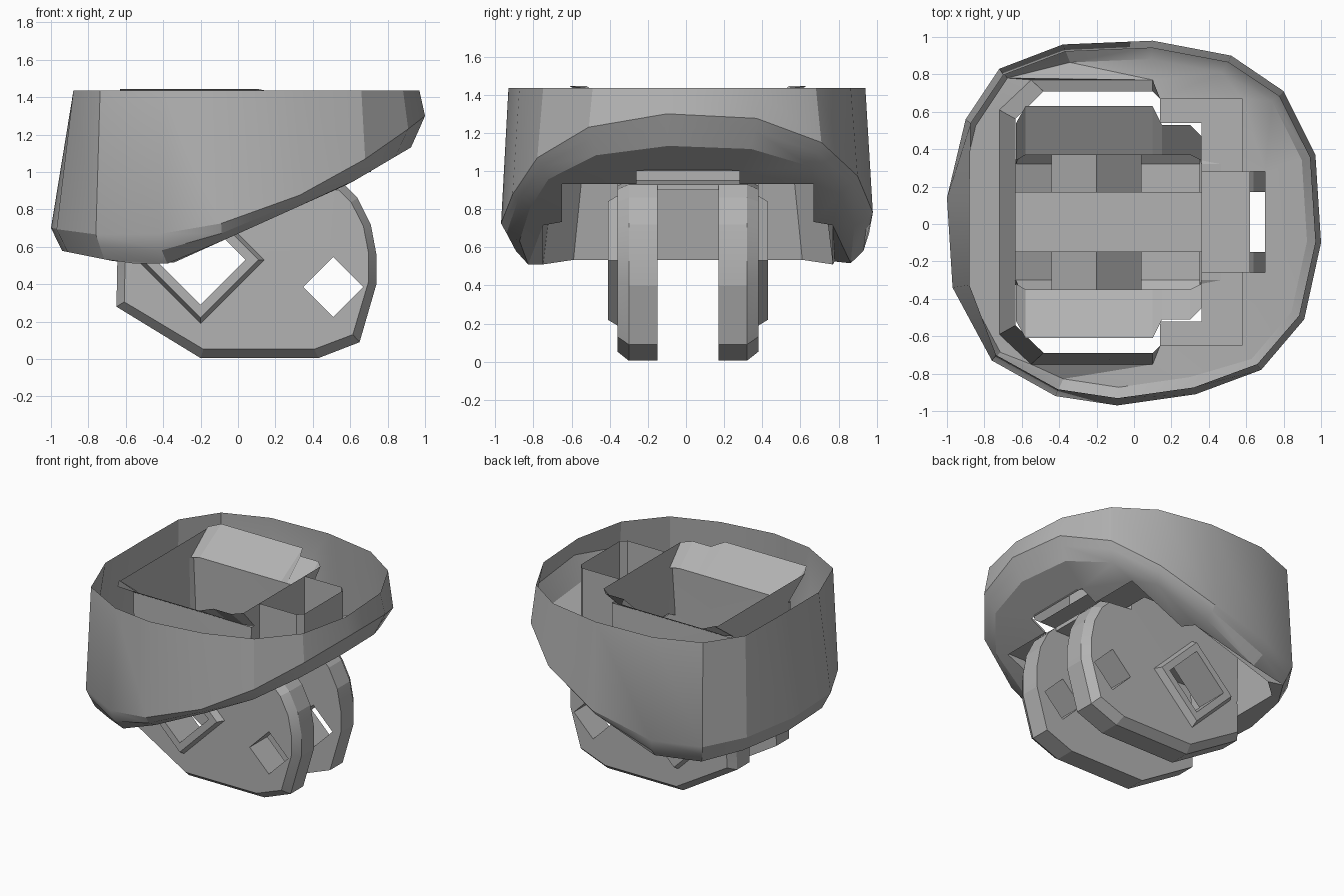
import bpy, bmesh, math

if "Cube" in bpy.data.objects:
    bpy.data.objects.remove(bpy.data.objects["Cube"])

grey = bpy.data.materials.new("plain_grey")
grey.use_nodes = True
grey.diffuse_color = (0.45, 0.45, 0.45, 1)
grey.node_tree.nodes["Principled BSDF"].inputs["Base Color"].default_value = grey.diffuse_color

RIM = 1.435
MID_Y = 0.01
ROOF = 0.94
TAB_ROOF = 1.0


def finish(bm, name, angle=25):
    """Turn a bmesh into a named object with soft shading on shallow edges."""
    bmesh.ops.remove_doubles(bm, verts=bm.verts, dist=0.0005)
    bmesh.ops.recalc_face_normals(bm, faces=bm.faces)
    mesh = bpy.data.meshes.new(name)
    bm.to_mesh(mesh)
    bm.free()
    mesh.materials.append(grey)
    obj = bpy.data.objects.new(name, mesh)
    bpy.context.collection.objects.link(obj)
    bpy.ops.object.select_all(action="DESELECT")
    obj.select_set(True)
    bpy.context.view_layer.objects.active = obj
    bpy.ops.object.shade_smooth_by_angle(angle=math.radians(angle))


def ring(bm, points):
    return [bm.verts.new(p) for p in points]


def skin(bm, a, b, closed=True):
    """Quads between two rings of equal length."""
    n = len(a)
    for i in range(n if closed else n - 1):
        j = (i + 1) % n
        bm.faces.new((a[i], a[j], b[j], b[i]))


def fill(bm, loops, normal):
    """Flat fill of an outer loop with any number of hole loops."""
    edges = []
    for loop in loops:
        for i, v in enumerate(loop):
            w = loop[(i + 1) % len(loop)]
            edges.append(bm.edges.get((v, w)) or bm.edges.new((v, w)))
    bmesh.ops.triangle_fill(bm, edges=edges, use_beauty=True, normal=normal)


def floor_z(x):
    return max(0.51, 0.58 + 0.45 * (x + 0.2), 0.51 + 0.2 * (-0.6 - x), 0.94 + 0.59 * (x - 0.6))


def girth_z(x):
    return 0.75 + 0.3 * x + 0.25 * x * x


def base_scale(x):
    return .94 if x < -.6 else .9 if x < .6 else .925


# Outer bowl: rim, widest girth, rounded lower edge, sloping floor with opening
girth = [(1, -.1), (.97, .37), (.8, .71), (.52, .9), (.1, .98), (-.38, .96),
         (-.72, .83), (-.9, .56), (-1, .14), (-.97, -.34), (-.76, -.73),
         (-.42, -.92), (-.09, -.97), (.33, -.91), (.68, -.78), (.91, -.51)]
half = [(-.72, .6), (-.55, .76), (.1, .76), (.14, .66), (.58, .66), (.58, .27), (.7, .27)]
opening = half + [(x, -y) for x, y in reversed(half)]

bm = bmesh.new()
top = ring(bm, [(max(-.88, .97 * x), .96 * y, RIM) for x, y in girth])
wide = ring(bm, [(x, y, girth_z(x)) for x, y in girth])
low = ring(bm, [(.97 * x, .97 * y, .45 * girth_z(x) + .55 * floor_z(x)) for x, y in girth])
base = ring(bm, [(x * k, y * k, floor_z(x * k)) for x, y, k in
                 ((x, y, base_scale(x)) for x, y in girth)])
for a, b in ((top, wide), (wide, low), (low, base)):
    skin(bm, a, b)
hole = ring(bm, [(x, y + MID_Y, floor_z(x)) for x, y in opening])
fill(bm, [base, hole], (0, 0, 1))
finish(bm, "bowl")

# Low wall around the opening, leaning inwards
bm = bmesh.new()
foot = ring(bm, [(x, y + MID_Y, floor_z(x)) for x, y in opening])
lip = ring(bm, [(x * (.88 if x < 0 else 1), y * (.92 if x < .12 else 1) + MID_Y,
                 TAB_ROOF + .01 if x > .6 or x < .12 else ROOF + .01) for x, y in opening])
skin(bm, foot, lip)
finish(bm, "opening_wall")

# Shelves roofing the far end of the opening, with a slot left free
bm = bmesh.new()
for s in (-1, 1):
    for x0, x1, y0, y1 in ((.36, .58, .27, .66), (.14, .36, .53, .66)):
        bm.faces.new(ring(bm, [(x, s * y + MID_Y, ROOF) for x, y in
                               ((x0, y0), (x1, y0), (x1, y1), (x0, y1))]))
bm.faces.new(ring(bm, [(x, y + MID_Y, TAB_ROOF) for x, y in
                       ((.36, -.27), (.62, -.27), (.62, .27), (.36, .27))]))
finish(bm, "end_shelf")

# Upright walls of the tab box
tab = [(.36, -.27), (.67, -.27), (.71, -.23), (.71, .23), (.67, .27), (.36, .27)]
bm = bmesh.new()
skin(bm, ring(bm, [(x, y + MID_Y, TAB_ROOF) for x, y in tab]),
     ring(bm, [(x, y + MID_Y, RIM) for x, y in tab]), closed=False)
finish(bm, "tab_wall")

# Hollow fork prongs with diamond holes
outline = [(-.63, 1.29), (-.645, .53), (-.65, .28), (-.2, .005), (.43, .005), (.65, .09),
           (.74, .4), (.74, .56), (.71, .72), (.64, .86), (.57, .93), (.36, .95), (.36, 1.29)]


def diamond(bm, cx, cz, r, y):
    return ring(bm, [(cx + r, y, cz), (cx, y, cz + r), (cx - r, y, cz), (cx, y, cz - r)])


def prong(name, s):
    bm = bmesh.new()

    def side(y):
        return s * y + MID_Y

    shoulder = ring(bm, [(x, side(.31), z) for x, z in outline])
    outer = ring(bm, [(x, side(.36), z) if z > 1 else
                      (.05 + (x - .05) * .94, side(.37), .6 + (z - .6) * .92)
                      for x, z in outline])
    inner = ring(bm, [(x, side(.16), z) for x, z in outline[1:11]])
    bridge_end = ring(bm, [(-.635, side(.16), .9)])
    skin(bm, shoulder, outer, closed=False)
    skin(bm, shoulder[1:11], inner, closed=False)
    big = [diamond(bm, -.2, .53, r, side(y)) for r, y in
           ((.34, .37), (.31, .42), (.24, .42), (.24, .16))]
    small = [diamond(bm, .51, .385, .16, side(y)) for y in (.37, .16)]
    for a, b in zip(big, big[1:]):
        skin(bm, a, b)
    skin(bm, small[0], small[1])
    fill(bm, [outer, big[0], small[0]], (0, -1, 0))
    fill(bm, [inner + bridge_end, big[3], small[1]], (0, -1, 0))
    finish(bm, name, 15)


prong("front_prong", -1)
prong("back_prong", 1)

# Bridge, end walls and roof joining the two prongs
bm = bmesh.new()


def panel(points):
    bm.faces.new(ring(bm, [(x, y + MID_Y, z) for x, y, z in points]))


def span(x0, z0, x1, z1, w):
    panel([(x0, -w, z0), (x1, -w, z1), (x1, w, z1), (x0, w, z0)])


def end_wall(x, foot_z, top_y):
    edge = [(.33, foot_z), (.33, 1.29), (top_y, RIM)]
    panel([(x, y, z) for y, z in edge] + [(x, -y, z) for y, z in reversed(edge)])


span(-.64, .9, .57, .9, .16)
span(.57, .93, .36, .95, .31)
span(.57, .9, .57, .93, .16)
end_wall(-.63, .9, .53)
end_wall(.36, .95, .46)
finish(bm, "fork_bridge")

# Flared lips sloping down into the prongs
upper = [(-.63, .53), (-.58, .62), (.1, .62), (.15, .52), (.3, .52), (.36, .46)]
lower = [(-.63, .33), (-.58, .36), (.1, .36), (.15, .36), (.3, .36), (.36, .33)]
for name, s in (("front_flare", -1), ("back_flare", 1)):
    bm = bmesh.new()
    skin(bm, ring(bm, [(x, s * y + MID_Y, RIM + (.01 if x < .12 else 0)) for x, y in upper]),
         ring(bm, [(x, s * y + MID_Y, 1.29) for x, y in lower]), closed=False)
    finish(bm, name)
